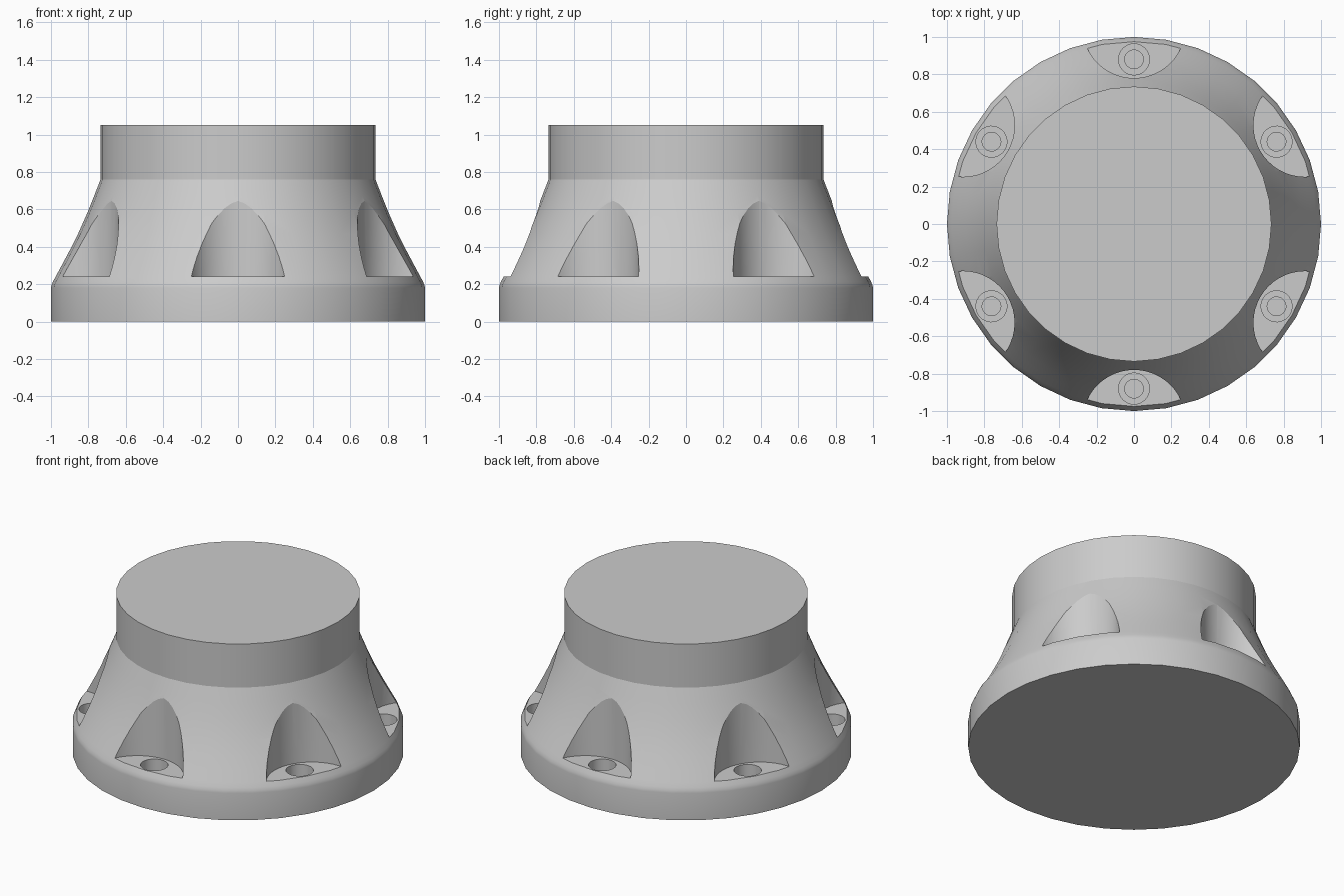
import bpy
import bmesh
import math
from mathutils import Matrix, Vector

if "Cube" in bpy.data.objects:
    bpy.data.objects.remove(bpy.data.objects["Cube"], do_unlink=True)

POCKETS = 6
FLOOR_Z = 0.24

grey = bpy.data.materials.new("light grey")
grey.use_nodes = True
grey.diffuse_color = (0.6, 0.6, 0.6, 1)
grey.node_tree.nodes["Principled BSDF"].inputs["Base Color"].default_value = (0.6, 0.6, 0.6, 1)


def add_object(name, bm):
    mesh = bpy.data.meshes.new(name)
    bm.to_mesh(mesh)
    bm.free()
    mesh.materials.append(grey)
    obj = bpy.data.objects.new(name, mesh)
    bpy.context.collection.objects.link(obj)
    return obj


def lathe(name, profile, steps):
    """Spin a radius/height outline around z and close both ends."""
    bm = bmesh.new()
    verts = [bm.verts.new((r, 0, z)) for r, z in profile]
    edges = [bm.edges.new(pair) for pair in zip(verts, verts[1:])]
    bmesh.ops.spin(bm, geom=verts + edges, cent=(0, 0, 0), axis=(0, 0, 1),
                   angle=math.tau, steps=steps)
    bmesh.ops.remove_doubles(bm, verts=bm.verts[:], dist=0.0001)
    bmesh.ops.holes_fill(bm, edges=bm.edges[:], sides=0)
    bmesh.ops.recalc_face_normals(bm, faces=bm.faces[:])
    return add_object(name, bm)


def cut_ring(body, name, radius, distance, bottom, top, segments):
    """Subtract a ring of upright cylinders from the body."""
    bm = bmesh.new()
    for i in range(POCKETS):
        turn = Matrix.Rotation(math.tau * i / POCKETS, 4, 'Z')
        place = Matrix.Translation(Vector((0, -distance, (bottom + top) / 2)))
        bmesh.ops.create_cone(bm, cap_ends=True, segments=segments, radius1=radius,
                              radius2=radius, depth=top - bottom, matrix=turn @ place)
    cutter = add_object(name, bm)
    cutter.hide_render = True
    mod = body.modifiers.new(name, 'BOOLEAN')
    mod.operation = 'DIFFERENCE'
    mod.solver = 'EXACT'
    mod.object = cutter
    bpy.context.view_layer.objects.active = body
    bpy.ops.object.modifier_apply(modifier=mod.name)
    bpy.data.objects.remove(cutter, do_unlink=True)


# Flange, flared skirt and straight neck in one outline
body = lathe("flanged_body", [
    (1, 0), (1, 0.18), (0.997, 0.195), (0.99, 0.212), (0.975, 0.24),
    (0.94, 0.305), (0.9, 0.38), (0.855, 0.47), (0.806, 0.58),
    (0.768, 0.675), (0.735, 0.76), (0.735, 1.05)], 36)

# Bolt pockets, counterbores and blind bolt holes
cut_ring(body, "pocket_cutter", 0.276, 1.056, FLOOR_Z, 0.8, 48)
cut_ring(body, "counterbore_cutter", 0.083, 0.88, FLOOR_Z - 0.1, 0.4, 32)
cut_ring(body, "bolt_hole_cutter", 0.05, 0.88, 0.04, 0.4, 32)

# Smooth curved walls, keep rims sharp
body.select_set(True)
bpy.context.view_layer.objects.active = body
bpy.ops.object.shade_smooth_by_angle(angle=math.radians(15))
